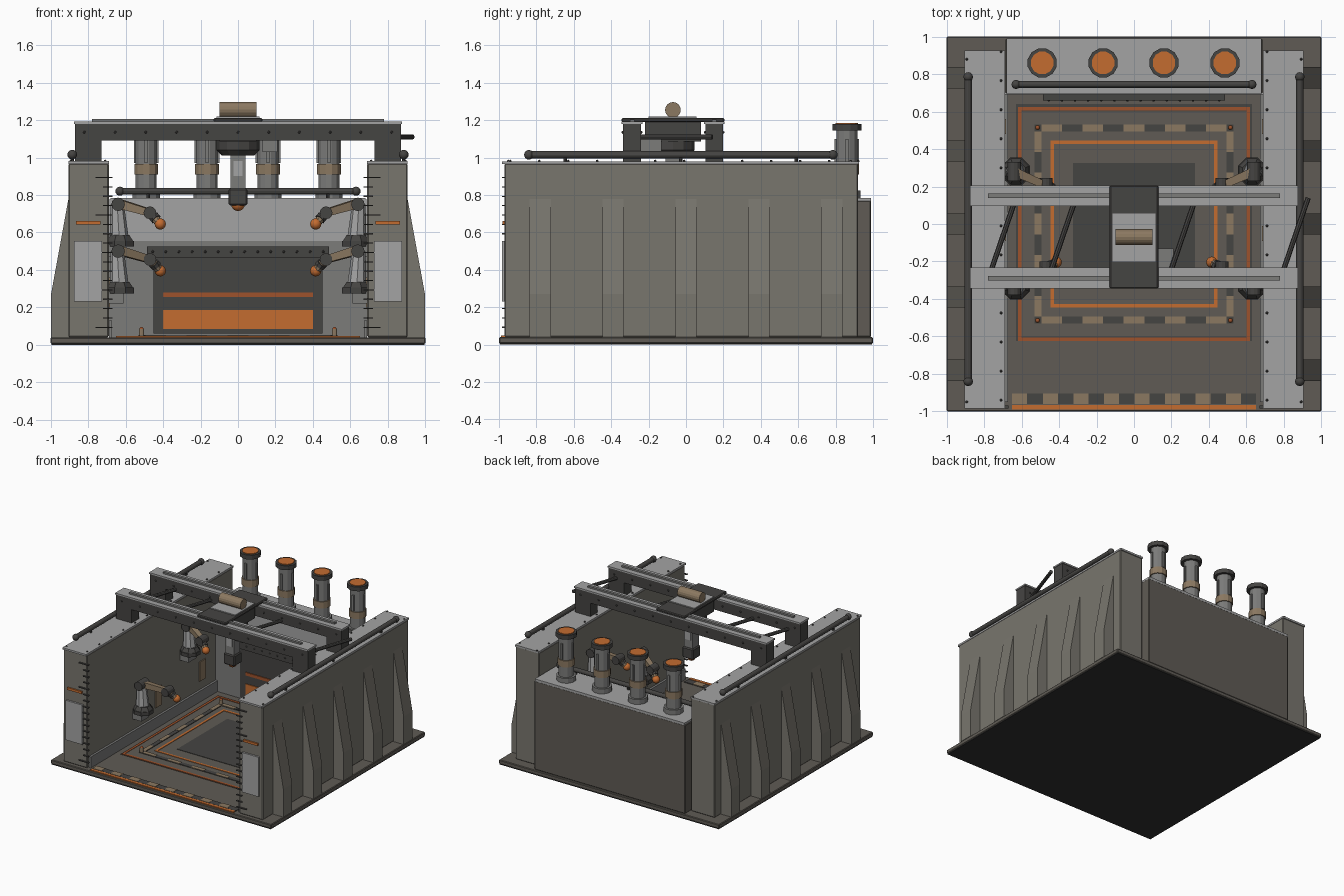
import bpy, bmesh, math
from mathutils import Vector

if "Cube" in bpy.data.objects:
    bpy.data.objects.remove(bpy.data.objects["Cube"])

def mat(name, r, g, b):
    m = bpy.data.materials.new(name)
    m.diffuse_color = (r, g, b, 1)
    m.use_nodes = True
    m.node_tree.nodes["Principled BSDF"].inputs["Base Color"].default_value = m.diffuse_color
    return m

WALL = mat("concrete", .19, .18, .155)
FLOOR = mat("floor_grey", .115, .105, .09)
LIGHT = mat("light_steel", .37, .37, .37)
STEEL = mat("mid_steel", .2, .2, .195)
DARK = mat("dark_steel", .06, .058, .055)
BLACK = mat("black", .03, .03, .03)
TAN = mat("tan", .26, .19, .12)
ORANGE = mat("orange", .55, .15, .03)
RUST = mat("rust", .34, .085, .025)

def finish(name, bm, m, smooth=False):
    bmesh.ops.recalc_face_normals(bm, faces=bm.faces)
    for f in bm.faces:
        f.smooth = smooth
    me = bpy.data.meshes.new(name)
    bm.to_mesh(me)
    bm.free()
    me.materials.append(m)
    o = bpy.data.objects.new(name, me)
    bpy.context.collection.objects.link(o)
    return o

def boxes(name, m, *spans, bevel=0):
    """Each span is x0, x1, y0, y1, z0, z1."""
    bm = bmesh.new()
    for a in spans:
        v = bmesh.ops.create_cube(bm, size=1)['verts']
        for p in v:
            p.co = [(a[2*i] + a[2*i+1]) / 2 + p.co[i] * (a[2*i+1] - a[2*i]) for i in range(3)]
    o = finish(name, bm, m)
    if bevel:
        b = o.modifiers.new("bevel", 'BEVEL')
        b.width, b.segments = bevel, 1
    return o

def rod(name, m, a, b, r, r2=None, n=12, roll=0):
    a, b = Vector(a), Vector(b)
    bm = bmesh.new()
    bmesh.ops.create_cone(bm, cap_ends=True, segments=n, radius1=r, radius2=r if r2 is None else r2, depth=(b - a).length)
    o = finish(name, bm, m)
    q = (b - a).to_track_quat('Z', 'Y').to_matrix().to_4x4()
    for v in o.data.vertices:
        c, s = math.cos(roll), math.sin(roll)
        v.co = q @ Vector((v.co.x * c - v.co.y * s, v.co.x * s + v.co.y * c, v.co.z)) + (a + b) / 2
    return o

def ball(name, m, c, r):
    bm = bmesh.new()
    bmesh.ops.create_uvsphere(bm, u_segments=12, v_segments=8, radius=r)
    bmesh.ops.translate(bm, verts=bm.verts, vec=c)
    return finish(name, bm, m, True)

def rivets(name, pts, r=.008):
    bm = bmesh.new()
    for p in pts:
        v = bmesh.ops.create_icosphere(bm, subdivisions=1, radius=r)['verts']
        bmesh.ops.translate(bm, verts=v, vec=p)
    finish(name, bm, DARK)

def frame(name, m, x, y, w, z0, z1):
    boxes(name, m, (-x, x, y - w, y, z0, z1), (-x, x, -y, w - y, z0, z1),
          (-x, w - x, w - y, y - w, z0, z1), (x - w, x, w - y, y - w, z0, z1))

def rail(name, a, b, r):
    rod(name, DARK, a, b, r)
    for e in (a, b):
        ball(name + "_end", DARK, e, r * 1.35)
    for t in (.12, .5, .88):
        p = Vector(a).lerp(Vector(b), t)
        rod(name + "_bracket", DARK, p - Vector((0, 0, .04)), p, .01, n=8)

# base and floor layers
boxes("base_plate", FLOOR, (-1, 1, -1, 1, .006, .04), bevel=.005)
boxes("base_underside", BLACK, (-.995, .995, -.995, .995, 0, .008))
boxes("floor_plate", DARK, (-.63, .63, -.625, .64, .04, .043))
boxes("work_deck", FLOOR, (-.6, .6, -.6, .6, .043, .045))
frame("outer_marking", RUST, .62, .625, .02, .043, .048)
boxes("inner_deck", STEEL, (-.49, .49, -.49, .49, .045, .047)).data.materials[0] = FLOOR
frame("hazard_frame", DARK, .53, .53, .035, .045, .05)
frame("inner_marking", ORANGE, .445, .445, .018, .047, .051)
boxes("centre_pad", DARK, (-.325, .325, -.325, .325, .047, .05))
dashes = []
for i in range(5):
    c = -.44 + i * .22
    for s in (-1, 1):
        e = sorted((s * .495, s * .53))
        dashes += [(c - .055, c + .055, *e, .046, .052), (*e, c - .055, c + .055, .046, .052)]
boxes("hazard_dashes", TAN, *dashes)
boxes("threshold_dark", DARK, (-.65, .65, -.96, -.905, .04, .046))
boxes("threshold_dashes", TAN, *[(-.65 + .163 * i, -.57 + .163 * i, -.96, -.905, .04, .048) for i in range(8)])
boxes("threshold_line", ORANGE, (-.65, .65, -.99, -.965, .04, .048))
for x in (-.515, .515):
    for y in (-.515, .515):
        rod("corner_peg", TAN, (x, y, .04), (x, y, .085), .014)
        ball("corner_peg_tip", RUST, (x, y, .083), .012)

# side walls with buttresses, panels, gauge ticks and rails
for s in (-1, 1):
    def mx(a, b):
        return tuple(sorted((s * a, s * b)))
    boxes("side_wall", WALL, (*mx(.69, .905), -.97, .92, .04, .968), bevel=.006)
    boxes("wall_cap", LIGHT, (*mx(.69, .905), -.985, .925, .965, .98))
    boxes("wall_kerb", STEEL, (*mx(.672, .69), -.95, .7, .04, .13))
    boxes("inner_slots", TAN, *[(*mx(.682, .69), y - .04, y + .04, .2, .36) for y in (-.05, .52)])
    for y in (-.78, -.39, 0, .39, .78):
        bm = bmesh.new()
        prof = [(.9, .04), (.998, .04), (.998, .27), (.905, .78), (.9, .78)]
        f = bm.faces.new([bm.verts.new((s * x, y - .057, z)) for x, z in prof])
        g = bmesh.ops.extrude_face_region(bm, geom=[f])['geom']
        bmesh.ops.translate(bm, verts=[v for v in g if isinstance(v, bmesh.types.BMVert)], vec=(0, .114, 0))
        finish("buttress", bm, WALL)
    boxes("front_panel", LIGHT, (*mx(.725, .875), -.985, -.97, .23, .555))
    boxes("front_marker", ORANGE, (*mx(.735, .865), -.982, -.97, .643, .662))
    boxes("gauge_ticks", DARK, *[(*mx(.67, .76 if i % 4 == 0 else .72), -.984, -.968, .09 + .05 * i, .096 + .05 * i)
                                 for i in range(17)])
    rivets("cap_rivets", [(s * .71, -.94 + .155 * i, .981) for i in range(13)]
           + [(s * .893, y, .981) for y in (-.95, .88)])
    rail("side_rail", (s * .885, -.84, 1.015), (s * .885, .785, 1.015), .019)

# back wall and inner door
boxes("back_wall", FLOOR, (-.685, .685, .7, .99, .04, .77), bevel=.006)
boxes("back_wall_top", LIGHT, (-.68, .68, .695, .99, .765, .785))
boxes("back_upper_panel", LIGHT, (-.69, .69, .692, .702, .555, .775))
boxes("back_lower_panel", STEEL, (-.69, .69, .694, .702, .04, .555))
boxes("door_panel", DARK, (-.45, .45, .675, .7, .06, .5))
boxes("door_lintel", DARK, (-.485, .485, .66, .7, .465, .525))
rivets("lintel_rivets", [(-.455 + .07 * i, .66, .497) for i in range(14)])
boxes("door_band", ORANGE, (-.4, .4, .668, .68, .085, .185))
boxes("door_stripe", RUST, (-.4, .4, .668, .68, .255, .28))
rail("back_rail", (-.63, .745, .82), (.63, .745, .82), .018)

# exhaust stacks
for x in (-.49, -.165, .16, .485):
    y = .86
    for nm, m, z0, z1, r in (("collar", STEEL, .78, .825, .075), ("pipe", STEEL, .82, 1.15, .058),
                             ("band", TAN, .91, .965, .066), ("cap", DARK, 1.145, 1.18, .08),
                             ("glow", ORANGE, 1.175, 1.185, .062)):
        rod("stack_" + nm, m, (x, y, z0), (x, y, z1), r, n=12, roll=math.pi / 12)
    boxes("stack_fins", STEEL, (x - .066, x + .066, y - .008, y + .008, .97, 1.1),
          (x - .008, x + .008, y - .066, y + .066, .97, 1.1))

# overhead gantry
for y0, y1 in ((-.345, -.232), (.095, .205)):
    boxes("gantry_beam", DARK, (-.87, .87, y0 + .008, y1 - .008, 1.09, 1.185))
    boxes("gantry_beam_cap", LIGHT, (-.875, .875, y0, y1, 1.18, 1.192))
    boxes("gantry_foot", DARK, *[(*sorted((s * .73, s * .87)), y0 + .008, y1 - .008, .98, 1.1) for s in (-1, 1)])
    c = (y0 + y1) / 2
    boxes("gantry_track", STEEL, (-.78, .78, c - .012, c + .012, 1.19, 1.205))
    rivets("beam_rivets", [(-.82 + .1640 * i, y, 1.135) for i in range(11) for y in (y0 + .007, y1 - .007)])
for x in (-.76, -.44, .2, .8):
    rod("gantry_brace", DARK, (x, -.24, 1.11), (x + .13, .14, 1.11), .014, n=8)

# carriage and central tool
cy = -.07
boxes("carriage_plate", DARK, (-.13, .13, -.345, .205, 1.19, 1.212), bevel=.006)
boxes("carriage_pad", LIGHT, (-.115, .115, -.2, .055, 1.208, 1.22))
rod("carriage_drum", TAN, (-.1, cy, 1.255), (.1, cy, 1.255), .042, n=16)
boxes("carriage_body", DARK, (-.1, .1, -.22, .08, 1.085, 1.195))
boxes("carriage_motor", STEEL, (.13, .21, -.24, -.13, 1.03, 1.1))
rod("tool_turntable", DARK, (0, cy, 1.01), (0, cy, 1.04), .085, .115)
rod("tool_turntable_rim", DARK, (0, cy, 1.04), (0, cy, 1.09), .115)
boxes("tool_mast", STEEL, (-.04, .04, cy - .04, cy + .04, .82, 1.02))
boxes("tool_inner_mast", LIGHT, (-.025, .025, cy - .046, cy + .046, .9, .98))
boxes("tool_head", DARK, (-.05, .05, cy - .05, cy + .05, .745, .835), bevel=.008)
ball("tool_tip", ORANGE, (0, cy, .75), .036)

# wall-mounted robot arms, front pair low and rear pair high
for s in (-1, 1):
    for y, z, ty in ((-.33, -.25, .12), (.28, 0, -.1)):
        def P(x, f, h):
            return (s * x, y + ty * f, h + z)
        boxes("arm_bracket", STEEL, (*sorted((s * .61, s * .69)), y - .05, y + .05, .47 + z, .535 + z))
        rod("arm_base", DARK, P(.63, 0, .525), P(.63, 0, .555), .08, n=8, roll=math.pi / 8)
        rod("arm_base_top", DARK, P(.63, 0, .555), P(.63, 0, .585), .075, .055, n=8, roll=math.pi / 8)
        rod("arm_column", LIGHT, P(.635, 0, .58), P(.645, 0, .75), .05, .036, n=8)
        rod("arm_shoulder", DARK, (s * .64, y - .05, .75 + z), (s * .64, y + .05, .75 + z), .036)
        rod("upper_arm", TAN, P(.64, 0, .755), P(.47, .75, .705), .034, .027, n=4, roll=math.pi / 4)
        e = Vector(P(.47, .75, .705))
        rod("arm_elbow", DARK, e - Vector((0, .04, 0)), e + Vector((0, .04, 0)), .034)
        rod("forearm", TAN, e, P(.425, 1, .655), .024, n=8)
        rod("arm_wrist", DARK, P(.45, .85, .685), P(.437, .93, .67), .03, n=8)
        ball("arm_tip", ORANGE, P(.415, 1.05, .645), .03)
